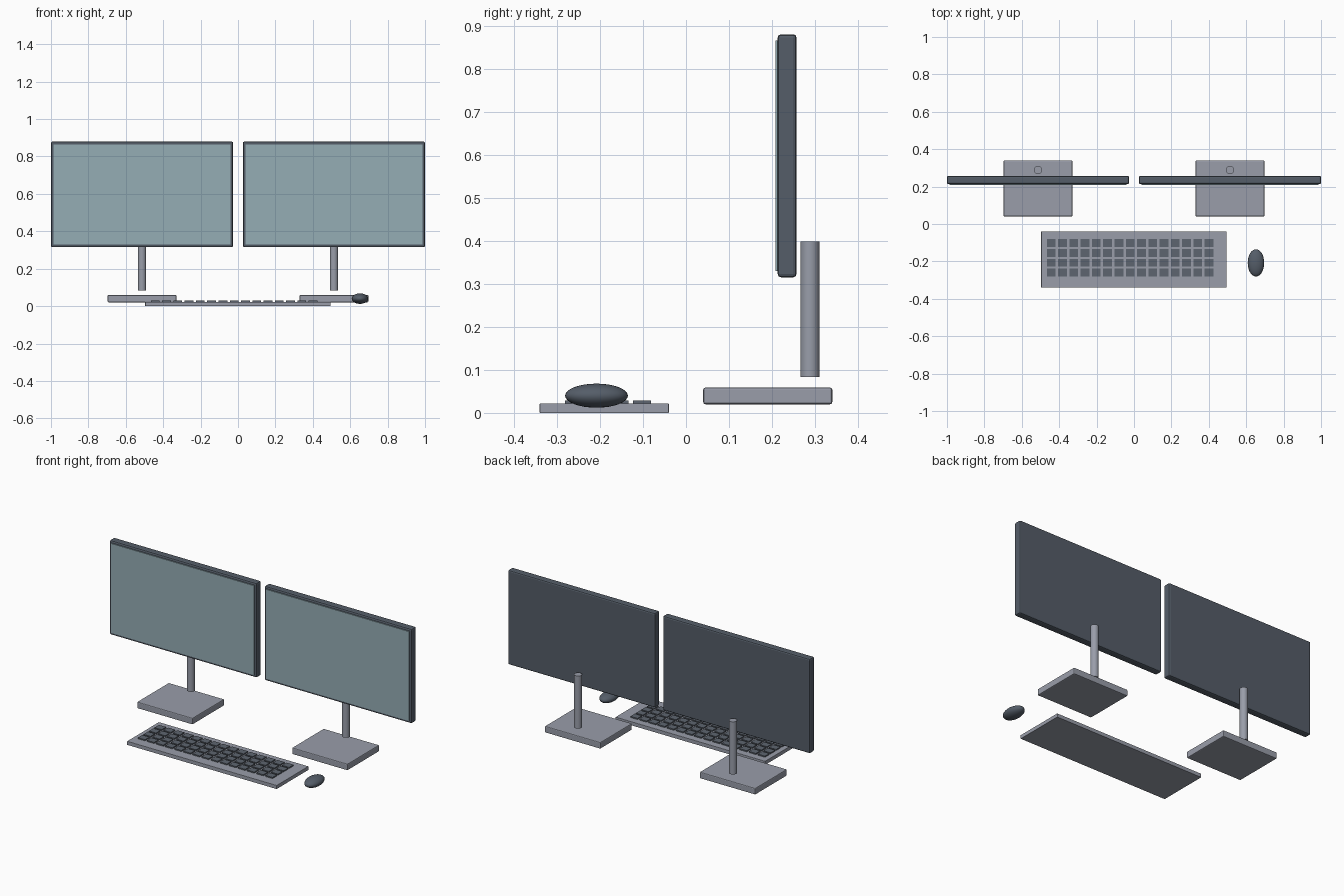
import bpy
from math import radians

if "Cube" in bpy.data.objects:
    bpy.data.objects.remove(bpy.data.objects["Cube"])


def material(name, rgb):
    m = bpy.data.materials.new(name)
    m.diffuse_color = (*rgb, 1)
    m.use_nodes = True
    m.node_tree.nodes["Principled BSDF"].inputs["Base Color"].default_value = m.diffuse_color
    return m


FRAME = material("dark_frame", (0.09, 0.11, 0.14))
SCREEN = material("screen_teal", (0.30, 0.42, 0.46))
METAL = material("stand_grey", (0.32, 0.34, 0.40))
KEY = material("key_dark", (0.11, 0.13, 0.16))


def finish(name, mat):
    o = bpy.context.object
    o.name = name
    o.data.materials.append(mat)
    return o


def box(name, lo, hi, mat, bevel=0.0):
    bpy.ops.mesh.primitive_cube_add(
        size=1, location=[(a + b) / 2 for a, b in zip(lo, hi)])
    o = finish(name, mat)
    o.scale = [b - a for a, b in zip(lo, hi)]
    bpy.ops.object.transform_apply(location=False, rotation=False, scale=True)
    if bevel:
        b = o.modifiers.new("bevel", 'BEVEL')
        b.width = bevel
        b.segments = 2
    return o


# Two monitors, each with housing, screen, pole and base plate
for side, x in (("left", -0.513), ("right", 0.513)):
    box(side + "_monitor_housing", (x - 0.487, 0.213, 0.315),
        (x + 0.487, 0.257, 0.88), FRAME, 0.008)
    box(side + "_screen", (x - 0.473, 0.208, 0.33),
        (x + 0.473, 0.216, 0.865), SCREEN)
    bpy.ops.mesh.primitive_cylinder_add(
        vertices=32, radius=0.022, depth=0.315, location=(x, 0.288, 0.2405))
    finish(side + "_stand_pole", METAL)
    bpy.ops.object.shade_smooth_by_angle(angle=radians(40))
    box(side + "_stand_base", (x - 0.184, 0.04, 0.02),
        (x + 0.184, 0.34, 0.059), METAL, 0.005)

# Keyboard tray and key grid
box("keyboard_body", (-0.496, -0.34, 0), (0.494, -0.04, 0.022), METAL, 0.001)
for row in range(4):
    for col in range(15):
        kx, ky = -0.466 + col * 0.0603, -0.281 + row * 0.0525
        box(f"key_{row}_{col}", (kx, ky, 0.021),
            (kx + 0.047, ky + 0.042, 0.029), KEY)

# Mouse
bpy.ops.mesh.primitive_uv_sphere_add(
    segments=32, ring_count=16, radius=1, location=(0.652, -0.208, 0.04))
mouse = finish("mouse", FRAME)
mouse.scale = (0.044, 0.073, 0.028)
bpy.ops.object.transform_apply(location=False, rotation=False, scale=True)
bpy.ops.object.shade_smooth()
